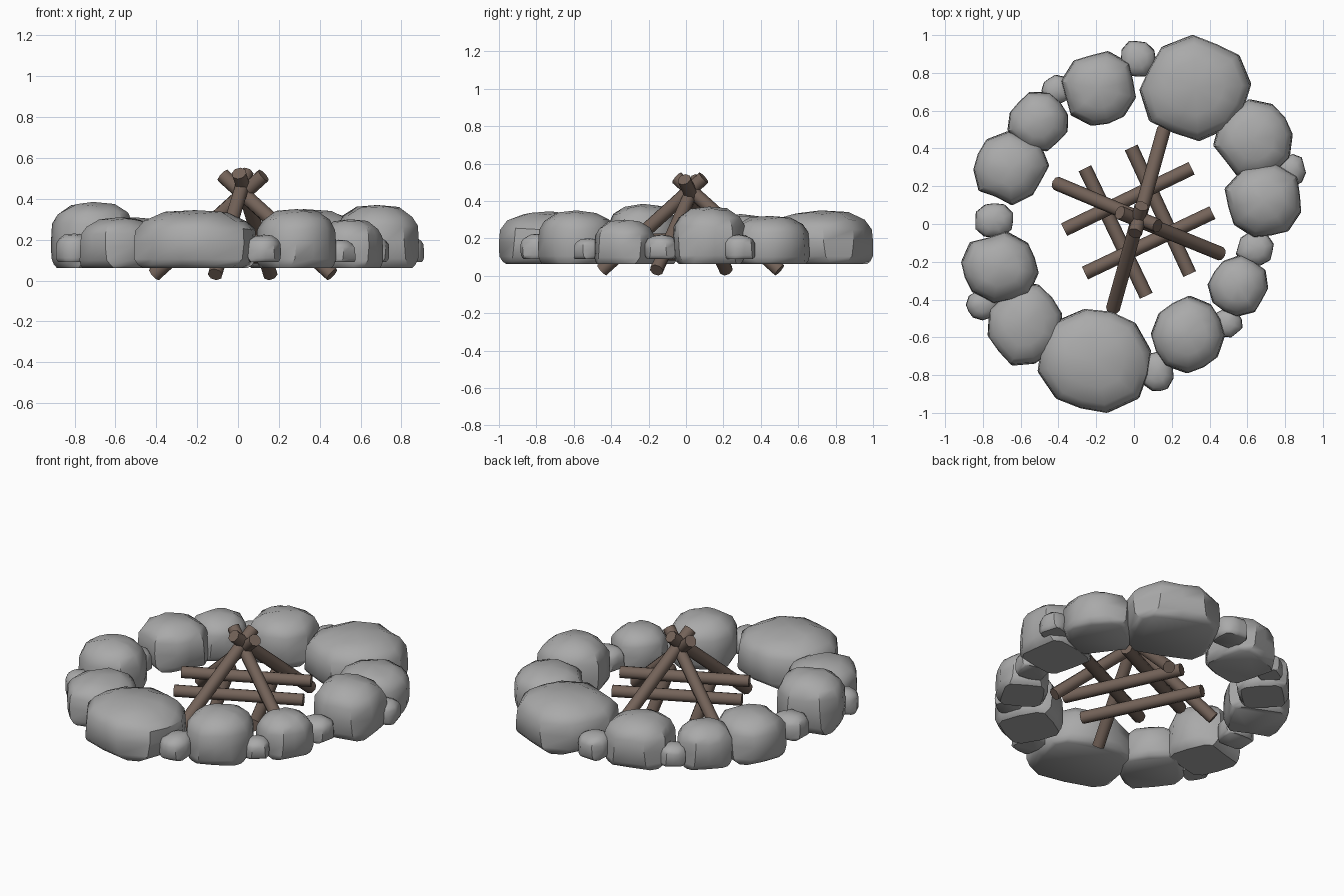
import bpy, bmesh, math, random
from mathutils import Vector

if "Cube" in bpy.data.objects:
    bpy.data.objects.remove(bpy.data.objects["Cube"])

random.seed(4)


def material(name, r, g, b):
    mat = bpy.data.materials.new(name)
    mat.diffuse_color = (r, g, b, 1)
    mat.use_nodes = True
    mat.node_tree.nodes["Principled BSDF"].inputs["Base Color"].default_value = mat.diffuse_color
    return mat


rock = material("rock", .40, .40, .40)
wood = material("wood", .175, .125, .10)


def finish(name, bm, angle, mat):
    bmesh.ops.recalc_face_normals(bm, faces=bm.faces)
    mesh = bpy.data.meshes.new(name)
    bm.to_mesh(mesh)
    bm.free()
    ob = bpy.data.objects.new(name, mesh)
    bpy.context.collection.objects.link(ob)
    mesh.materials.append(mat)
    bpy.ops.object.select_all(action='DESELECT')
    ob.select_set(True)
    bpy.context.view_layer.objects.active = ob
    bpy.ops.object.shade_smooth_by_angle(angle=math.radians(angle))
    return ob


# Stone: chamfered-square rings (height, half width, half length of flat side)
PROFILE = [(0, .80, .62), (.05, .89, .60), (.15, .98, .54), (.42, 1, .50),
           (.66, .98, .48), (.82, .84, .42), (.95, .52, .26)]
SIDES = 12


def stone(name, x0, x1, y0, y1, z0, z1):
    cx, cy = (x0 + x1) / 2, (y0 + y1) / 2
    turn = math.atan2(cy, cx)
    wobble = [random.uniform(.95, 1.04) for _ in range(SIDES)]
    rings = []
    for h, w, f in PROFILE:
        ring = []
        for i in range(SIDES):
            side, k = divmod(i, 3)
            p = Vector((w * (1.04 if k == 1 else 1), (k - 1) * f)) * wobble[i]
            a = turn + side * math.pi / 2
            dz = random.uniform(-.025, .025) if h > .5 else 0
            ring.append(Vector((p.x * math.cos(a) - p.y * math.sin(a),
                                p.x * math.sin(a) + p.y * math.cos(a), h + dz)))
        rings.append(ring)
    pts = [p for ring in rings for p in ring]
    lo = [min(p[k] for p in pts) for k in (0, 1)]
    hi = [max(p[k] for p in pts) for k in (0, 1)]

    def fit(p):
        return (x0 + (p.x - lo[0]) / (hi[0] - lo[0]) * (x1 - x0),
                y0 + (p.y - lo[1]) / (hi[1] - lo[1]) * (y1 - y0),
                z0 + p.z * (z1 - z0))

    bm = bmesh.new()
    loops = [[bm.verts.new(fit(p)) for p in ring] for ring in rings]
    for a, b in zip(loops, loops[1:]):
        for i in range(SIDES):
            j = (i + 1) % SIDES
            bm.faces.new((a[i], a[j], b[j], b[i]))
    bm.faces.new(loops[0][::-1])
    top = bm.verts.new((cx, cy, z1))
    for i in range(SIDES):
        bm.faces.new((loops[-1][i], loops[-1][(i + 1) % SIDES], top))
    finish(name, bm, 40, rock)


# Large stones: x range, y range, top height
large = [
    (.03, .62, .44, 1.0, .35), (.42, .84, .24, .66, .32),
    (.48, .885, -.07, .32, .37), (.39, .71, -.49, -.165, .30),
    (.09, .48, -.79, -.38, .35), (-.51, .09, -1.0, -.45, .345),
    (-.775, -.38, -.75, -.31, .31), (-.915, -.505, -.42, -.04, .385),
    (-.85, -.45, .10, .49, .33), (-.67, -.35, .385, .70, .31),
    (-.385, .01, .52, .915, .34),
]
for k, (x0, x1, y0, y1, top) in enumerate(large):
    stone(f"ring_stone_{k + 1}", x0, x1, y0, y1, .062, top)

# Small filler stones between them
small = [
    (.75, .91, .20, .37, .22), (.54, .74, -.22, -.04, .22),
    (.41, .575, -.60, -.45, .20), (.04, .21, -.885, -.67, .225),
    (-.89, -.71, -.51, -.34, .23), (-.84, -.64, -.07, .11, .23),
    (-.49, -.33, .63, .79, .21), (-.07, .115, .78, .97, .23),
]
for k, (x0, x1, y0, y1, top) in enumerate(small):
    stone(f"filler_stone_{k + 1}", x0, x1, y0, y1, .09, top)


# Log: cylinder with rounded shading between two points
def log(name, a, b, radius=.037):
    a, b = Vector(a), Vector(b)
    bm = bmesh.new()
    bmesh.ops.create_cone(bm, cap_ends=True, segments=8, radius1=radius,
                          radius2=radius, depth=(b - a).length)
    bmesh.ops.transform(bm, matrix=(b - a).to_track_quat('Z', 'Y').to_matrix().to_4x4(),
                        verts=bm.verts)
    bmesh.ops.translate(bm, vec=(a + b) / 2, verts=bm.verts)
    finish(name, bm, 50, wood)


# Leaning logs crossing at the peak
leaning = [
    ((.158, .50, .03), (.005, -.05, .525)), ((-.112, -.45, .03), (.04, .095, .525)),
    ((-.41, .215, .03), (.125, -.01, .515)), ((.46, -.158, .03), (-.075, .06, .515)),
]
for k, (a, b) in enumerate(leaning):
    log(f"leaning_log_{k + 1}", a, b)

# Two crossed pairs of lying logs
lying = [
    ((-.26, .295), (.065, -.38), .12), ((-.015, .405), (.295, -.265), .12),
    ((-.37, -.03), (.305, .295), .19), ((-.26, -.26), (.415, .06), .19),
]
for k, (a, b, z) in enumerate(lying):
    log(f"lying_log_{k + 1}", (*a, z), (*b, z))
